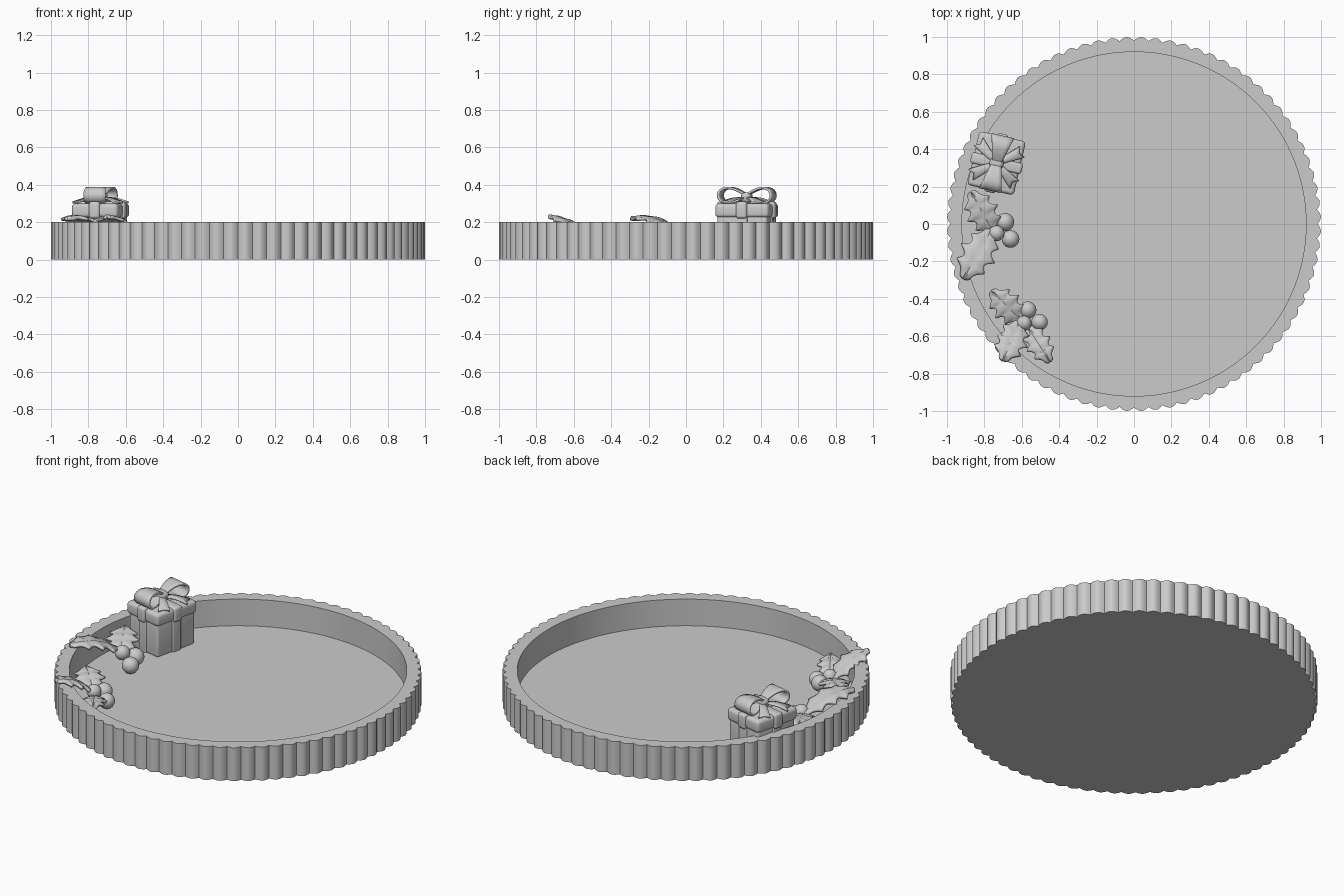
import bpy, bmesh, math
from mathutils import Matrix, Vector

if "Cube" in bpy.data.objects:
    bpy.data.objects.remove(bpy.data.objects["Cube"])

GREY = (0.6, 0.6, 0.6, 1)
mat = bpy.data.materials.new("plain grey")
mat.use_nodes = True
mat.diffuse_color = GREY
mat.node_tree.nodes["Principled BSDF"].inputs["Base Color"].default_value = GREY


def finish(name, bm, matrix=None, thickness=0, angle=35):
    """Turn a bmesh into a shaded object."""
    bmesh.ops.recalc_face_normals(bm, faces=bm.faces)
    mesh = bpy.data.meshes.new(name)
    bm.to_mesh(mesh)
    bm.free()
    if matrix:
        mesh.transform(matrix)
    mesh.materials.append(mat)
    obj = bpy.data.objects.new(name, mesh)
    bpy.context.collection.objects.link(obj)
    bpy.ops.object.select_all(action='DESELECT')
    obj.select_set(True)
    bpy.context.view_layer.objects.active = obj
    bpy.ops.object.shade_smooth_by_angle(angle=math.radians(angle))
    if thickness:
        mod = obj.modifiers.new("thickness", 'SOLIDIFY')
        mod.thickness = thickness
        mod.offset = 0
    return obj


def grid(bm, rows, closed=False):
    """Bridge equal rows of points with quads."""
    rows = [[bm.verts.new(p) for p in row] for row in rows]
    for a, b in zip(rows, rows[1:]):
        n = len(a)
        for i in range(n if closed else n - 1):
            j = (i + 1) % n
            bm.faces.new((a[i], a[j], b[j], b[i]))
    return rows


# Tray: scalloped outer wall, plain inner wall, raised floor
SCALLOPS, STEPS = 80, 8
COUNT = SCALLOPS * STEPS


def ring(z, inner=None):
    pts = []
    for i in range(COUNT):
        a = 2 * math.pi * i / COUNT
        r = inner or 0.981 + 0.019 * abs(math.sin(math.pi * i / STEPS))
        pts.append((r * math.cos(a), r * math.sin(a), z))
    return pts


bm = bmesh.new()
rings = grid(bm, [ring(0), ring(0.2), ring(0.2, 0.92), ring(0.04, 0.92)], closed=True)
bm.faces.new(rings[0])
bm.faces.new(rings[-1])
finish("scalloped_tray", bm, angle=30)

# Gift box, turned slightly on the tray
GIFT = Matrix.Translation((-0.735, 0.325, 0)) @ Matrix.Rotation(math.radians(-13), 4, 'Z')


def rounded_box(name, size, z0, z1, bevel):
    bm = bmesh.new()
    bmesh.ops.create_cube(bm, size=1)
    bmesh.ops.scale(bm, vec=(size[0], size[1], z1 - z0), verts=bm.verts)
    bmesh.ops.translate(bm, vec=(0, 0, (z0 + z1) / 2), verts=bm.verts)
    bmesh.ops.bevel(bm, geom=bm.edges[:], offset=bevel, segments=4,
                    profile=0.5, affect='EDGES')
    return finish(name, bm, GIFT)


rounded_box("gift_body", (0.235, 0.275), 0.035, 0.25, 0.015)
rounded_box("gift_lid", (0.255, 0.295), 0.225, 0.3, 0.02)
rounded_box("body_ribbon_across", (0.25, 0.06), 0.035, 0.25, 0.006)
rounded_box("body_ribbon_along", (0.06, 0.29), 0.035, 0.25, 0.006)
rounded_box("lid_ribbon_across", (0.28, 0.06), 0.22, 0.31, 0.015)
rounded_box("lid_ribbon_along", (0.06, 0.32), 0.22, 0.31, 0.015)
rounded_box("bow_knot", (0.075, 0.055), 0.305, 0.36, 0.02)

# Bow: two loops and four short tails
for side, label in ((-1, "front"), (1, "back")):
    rows = []
    for i in range(33):
        u = 2 * math.pi * i / 32
        reach = (1 - math.cos(u)) / 2
        y = side * 0.145 * reach
        z = 0.343 + 0.052 * math.sin(u) * math.sin(u / 2)
        half = 0.025 + 0.035 * reach
        rows.append([(k * half, y, z) for k in (-1, -0.5, 0, 0.5, 1)])
    bm = bmesh.new()
    grid(bm, rows)
    finish(f"bow_loop_{label}", bm, GIFT, 0.012)
    for turn, tag in ((-1, "right"), (1, "left")):
        d = Vector((turn * 0.12, side * 0.09, 0))
        n = Vector((-d.y, d.x, 0)).normalized()
        rows = []
        for i in range(9):
            t = i / 8
            mid = d * t + Vector((0, 0, 0.325 - 0.02 * t + 0.012 * math.sin(math.pi * t)))
            half = 0.012 + 0.02 * t
            rows.append([mid - n * half, mid - d * 0.12 * t, mid + n * half])
        bm = bmesh.new()
        grid(bm, rows)
        finish(f"bow_tail_{label}_{tag}", bm, GIFT, 0.01)


# Holly leaves: spiny outline, folded midrib, arched length
def leaf(name, base, tip, width, arch=0.025):
    base, tip = Vector(base), Vector(tip)
    d = tip - base
    n = Vector((-d.y, d.x, 0)).normalized()
    rows = []
    for i in range(41):
        t = i / 40
        notch = 1 - 0.38 * math.sin(math.pi * ((t * 4) % 1))
        half = 0.5 * width * max(math.sin(math.pi * t), 0) ** 0.6 * notch + 0.002
        row = []
        for k in range(-4, 5):
            s = k / 4
            vein = 0.004 * math.cos(8 * math.pi * (t - 0.12 * abs(s))) * abs(s)
            lift = arch * math.sin(math.pi * t) - 0.012 * s * s + vein
            if k == 0:
                lift -= 0.006
            row.append(base + d * t + n * s * half + Vector((0, 0, lift)))
        rows.append(row)
    bm = bmesh.new()
    grid(bm, rows)
    finish(name, bm, None, 0.016)


leaf("large_holly_back_leaf", (-0.75, -0.05, 0.12), (-0.87, 0.17, 0.17), 0.18, 0.015)
leaf("large_holly_front_leaf", (-0.76, -0.03, 0.13), (-0.91, -0.29, 0.225), 0.2, 0.04)
leaf("small_holly_back_leaf", (-0.6, -0.52, 0.11), (-0.76, -0.36, 0.16), 0.17, 0.015)
leaf("small_holly_rim_leaf", (-0.61, -0.52, 0.12), (-0.7, -0.73, 0.235), 0.18)
leaf("small_holly_front_leaf", (-0.57, -0.55, 0.1), (-0.45, -0.735, 0.14), 0.14, 0.015)


# Holly berries
def berry(name, x, y, z, r):
    bm = bmesh.new()
    bmesh.ops.create_uvsphere(bm, u_segments=32, v_segments=16, radius=r)
    finish(name, bm, Matrix.Translation((x, y, z)))


berry("large_holly_berry_back", -0.69, 0.01, 0.095, 0.049)
berry("large_holly_berry_front", -0.66, -0.08, 0.085, 0.047)
berry("large_holly_berry_top", -0.735, -0.05, 0.13, 0.042)
berry("small_holly_berry_back", -0.568, -0.46, 0.1, 0.046)
berry("small_holly_berry_front", -0.505, -0.525, 0.083, 0.044)
berry("small_holly_berry_top", -0.588, -0.53, 0.12, 0.04)
